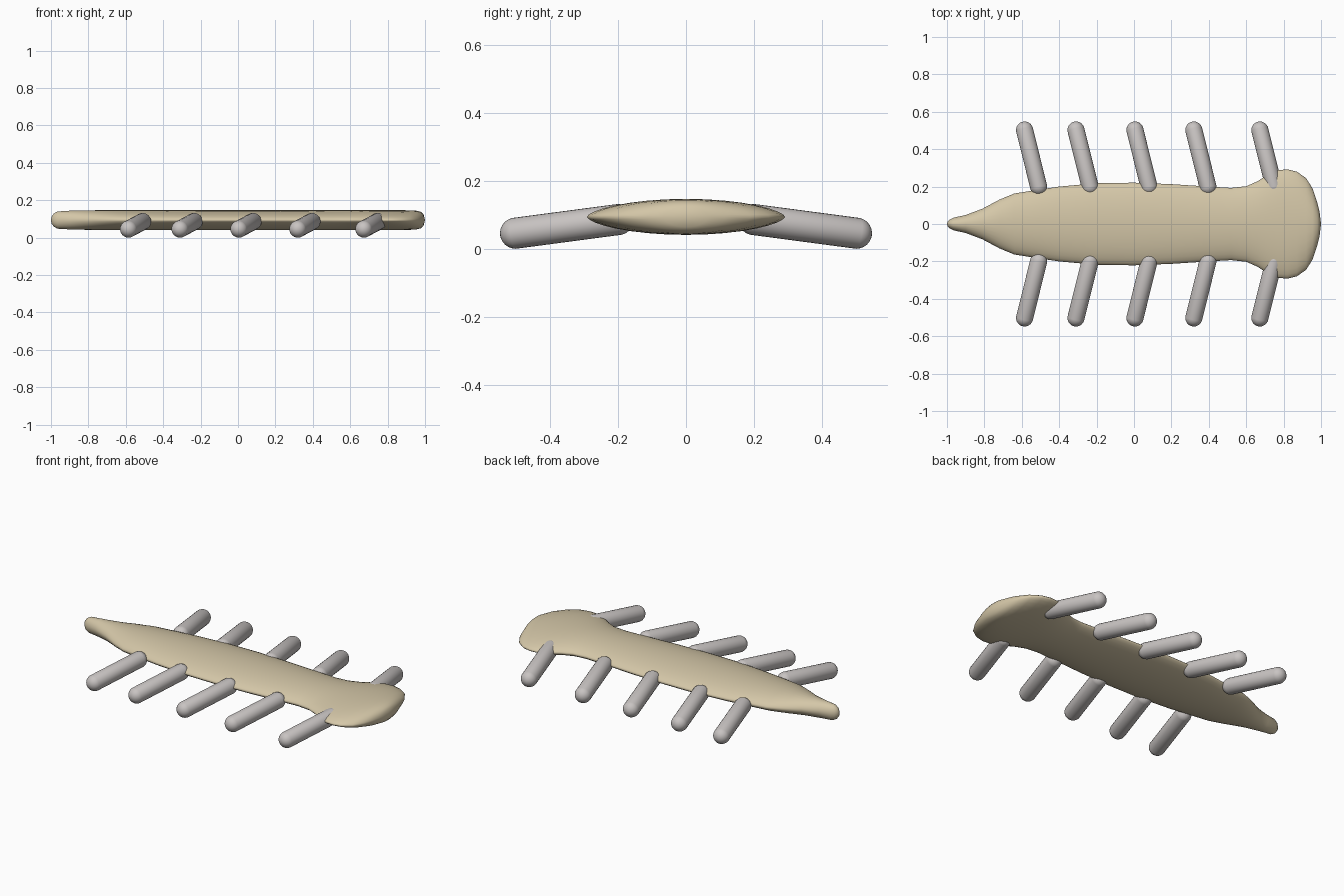
import bpy, bmesh, math
from mathutils import Vector

cube = bpy.data.objects.get("Cube")
if cube:
    bpy.data.objects.remove(cube, do_unlink=True)


def make_material(name, rgb):
    material = bpy.data.materials.new(name)
    material.use_nodes = True
    material.diffuse_color = (*rgb, 1)
    shader = material.node_tree.nodes["Principled BSDF"]
    shader.inputs["Base Color"].default_value = (*rgb, 1)
    return material


def make_object(name, bm, material):
    bmesh.ops.recalc_face_normals(bm, faces=bm.faces[:])
    for face in bm.faces:
        face.smooth = True
    mesh = bpy.data.meshes.new(name)
    bm.to_mesh(mesh)
    bm.free()
    mesh.materials.append(material)
    part = bpy.data.objects.new(name, mesh)
    bpy.context.collection.objects.link(part)
    return part


def signed_power(value, exponent):
    return math.copysign(abs(value) ** exponent, value)


sand = make_material("sand beige", (0.66, 0.57, 0.39))
grey = make_material("warm grey", (0.58, 0.55, 0.54))

# Body: lens-shaped rings lofted from the pointed tail to the broad head
MID_Z = 0.094
SIDES = 32
# position along the body, half width, half height
stations = [
    (-0.997, .012, .018), (-.985, .024, .035), (-.965, .034, .046),
    (-.9, .048, .05), (-.81, .082, .052), (-.72, .13, .053),
    (-.64, .163, .053), (-.5, .185, .053), (-.4, .2, .053),
    (-.2, .218, .053), (0, .221, .053), (.2, .213, .053),
    (.4, .2, .053), (.52, .193, .053), (.6, .202, .053),
    (.66, .228, .053), (.72, .267, .053), (.77, .288, .053),
    (.82, .292, .053), (.87, .28, .053), (.92, .245, .052),
    (.955, .19, .05), (.98, .115, .043), (.992, .065, .03),
]
bm = bmesh.new()
rings = []
for x, width, height in stations:
    # wide rings have sharper side edges than the round tail
    sharpness = 1 + 0.25 * min(1, width / 0.2)
    ring = []
    for i in range(SIDES):
        angle = math.tau * i / SIDES
        y = width * math.cos(angle)
        z = height * signed_power(math.sin(angle), sharpness)
        ring.append(bm.verts.new((x, y, MID_Z + z)))
    rings.append(ring)
for a, b in zip(rings, rings[1:]):
    for i in range(SIDES):
        j = (i + 1) % SIDES
        bm.faces.new((a[i], a[j], b[j], b[i]))
for ring, tip_x in ((rings[0], -1), (rings[-1], 1)):
    tip = bm.verts.new((tip_x, 0, MID_Z))
    for i in range(SIDES):
        bm.faces.new((ring[i], ring[(i + 1) % SIDES], tip))
make_object("body", bm, sand)

# Legs: round-ended rods sloping out, down and towards the tail
RADIUS = 0.046


def make_leg(name, inner, outer):
    axis = outer - inner
    bm = bmesh.new()
    bmesh.ops.create_uvsphere(bm, u_segments=24, v_segments=13, radius=RADIUS)
    for vert in bm.verts:
        if vert.co.z > 0:
            vert.co.z += axis.length
    turn = axis.to_track_quat("Z", "Y")
    for vert in bm.verts:
        vert.co = inner + turn @ vert.co
    make_object(name, bm, grey)


for number, foot_x in enumerate((-.585, -.31, .005, .32, .673), 1):
    for side, sign in (("left", 1), ("right", -1)):
        inner = Vector((foot_x + .075, sign * .2, .086))
        outer = Vector((foot_x, sign * .502, RADIUS))
        # the back of the model is its +y half
        row = "back" if sign > 0 else "front"
        make_leg(f"{row}_leg_{number}", inner, outer)
